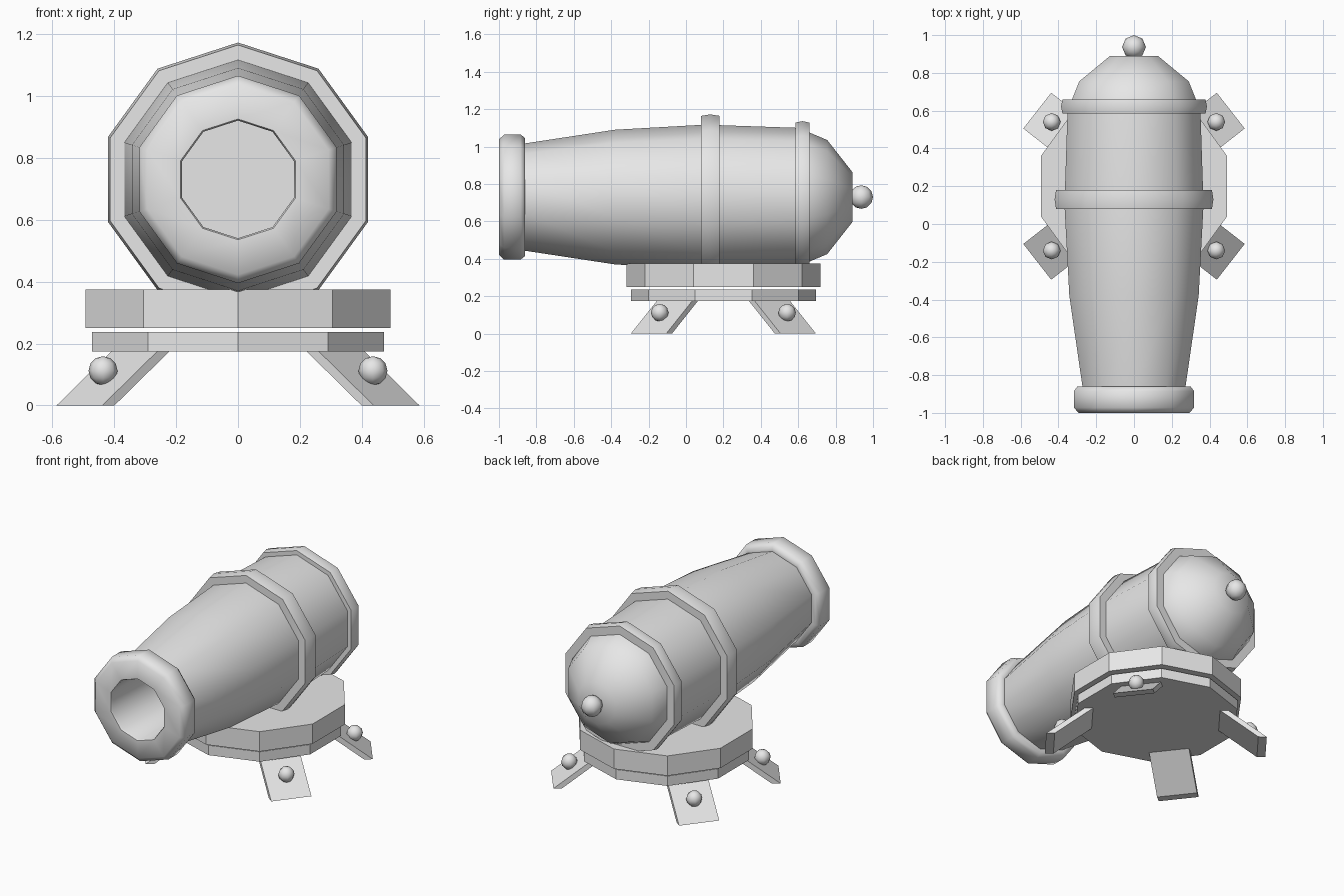
import bpy, bmesh, math
from mathutils import Matrix, Vector

default = bpy.data.objects.get("Cube")
if default:
    bpy.data.objects.remove(default, do_unlink=True)

SIDES = 10
AXIS_Z = 0.73                      # height of the barrel axis
HUB = Vector((0, 0.2, 0))          # centre of the round base
LEG_ANGLE = math.radians(38)

iron = bpy.data.materials.new("grey iron")
iron.use_nodes = True
iron.diffuse_color = (0.8, 0.8, 0.8, 1)
iron.node_tree.nodes["Principled BSDF"].inputs["Base Color"].default_value = (0.8, 0.8, 0.8, 1)


def finish(bm, name, smooth=None):
    """Turn a bmesh into a named object, optionally smooth shaded."""
    bmesh.ops.recalc_face_normals(bm, faces=bm.faces[:])
    mesh = bpy.data.meshes.new(name)
    bm.to_mesh(mesh)
    bm.free()
    mesh.materials.append(iron)
    obj = bpy.data.objects.new(name, mesh)
    bpy.context.collection.objects.link(obj)
    if smooth:
        bpy.ops.object.select_all(action='DESELECT')
        obj.select_set(True)
        bpy.context.view_layer.objects.active = obj
        bpy.ops.object.shade_smooth_by_angle(angle=math.radians(smooth))
    return obj


def lathe(name, profile, closed=False):
    """Turn (y, radius) points around the barrel axis; cap the ends or join them."""
    bm = bmesh.new()
    rings = []
    for y, r in profile:
        turns = [math.tau * i / SIDES for i in range(SIDES)]
        rings.append([bm.verts.new((r * math.sin(a), y, AXIS_Z + r * math.cos(a))) for a in turns])
    pairs = list(zip(rings, rings[1:]))
    if closed:
        pairs.append((rings[-1], rings[0]))
    else:
        bm.faces.new(rings[0])
        bm.faces.new(rings[-1])
    for a, b in pairs:
        for i in range(SIDES):
            j = (i + 1) % SIDES
            bm.faces.new((a[i], a[j], b[j], b[i]))
    return finish(bm, name, 55)


def disc(name, radius, bottom, top):
    bm = bmesh.new()
    place = Matrix.Translation(HUB + Vector((0, 0, (bottom + top) / 2))) @ Matrix.Rotation(math.pi / 2, 4, 'Z')
    bmesh.ops.create_cone(bm, cap_ends=True, segments=SIDES, radius1=radius, radius2=radius,
                          depth=top - bottom, matrix=Matrix.Identity(4))
    # Put one corner exactly towards the front
    first = next(v for v in bm.verts)
    turn = -math.pi / 2 - math.atan2(first.co.y, first.co.x)
    place = Matrix.Translation(place.translation) @ Matrix.Rotation(turn, 4, 'Z')
    bm.transform(place)
    return finish(bm, name)


def ball(name, centre, radius):
    bm = bmesh.new()
    bmesh.ops.create_uvsphere(bm, u_segments=8, v_segments=6, radius=radius,
                              matrix=Matrix.Translation(centre))
    return finish(bm, name, 65)


def leg(name, angle):
    """Slanted plate: a sheared section in the radial plane, given width."""
    section = [(0.65, 0), (0.60, 0), (0.373, 0.176), (0.423, 0.176)]
    spin = Matrix.Translation(HUB) @ Matrix.Rotation(angle, 4, 'Z')
    bm = bmesh.new()
    face = bm.faces.new([bm.verts.new((r, -0.12, z)) for r, z in section])
    out = bmesh.ops.extrude_face_region(bm, geom=[face])
    bmesh.ops.translate(bm, vec=(0, 0.24, 0),
                        verts=[v for v in out["geom"] if isinstance(v, bmesh.types.BMVert)])
    bm.transform(spin)
    finish(bm, name)
    ball(name + "_bolt", spin @ Vector((0.553, 0, 0.112)), 0.047)


# Barrel with hollow bore, rounded muzzle and domed breech
lathe("barrel", [(-0.3, 0.19), (-0.99, 0.19), (-1, 0.195), (-1, 0.308), (-0.972, 0.335),
                 (-0.885, 0.335), (-0.86, 0.315), (-0.86, 0.287), (-0.38, 0.36),
                 (0.1, 0.387), (0.6, 0.37)])
lathe("breech_dome", [(0.6, 0.355), (0.66, 0.345), (0.755, 0.305), (0.89, 0.133)])
ball("breech_knob", (0, 0.937, AXIS_Z), 0.063)

# Raised bands
for name, start, end, inner, outer in (("middle_band", 0.08, 0.18, 0.36, 0.442),
                                       ("rear_band", 0.585, 0.66, 0.33, 0.406)):
    lathe(name, [(start, inner), (start, outer - 0.008), ((start + end) / 2, outer),
                 (end, outer - 0.008), (end, inner)], closed=True)

# Round base
disc("turntable", 0.518, 0.25, 0.375)
disc("base_plate", 0.495, 0.175, 0.237)

# Four splayed legs with bolts
leg("front_left_leg", -LEG_ANGLE)
leg("back_left_leg", LEG_ANGLE)
leg("front_right_leg", math.pi + LEG_ANGLE)
leg("back_right_leg", math.pi - LEG_ANGLE)
